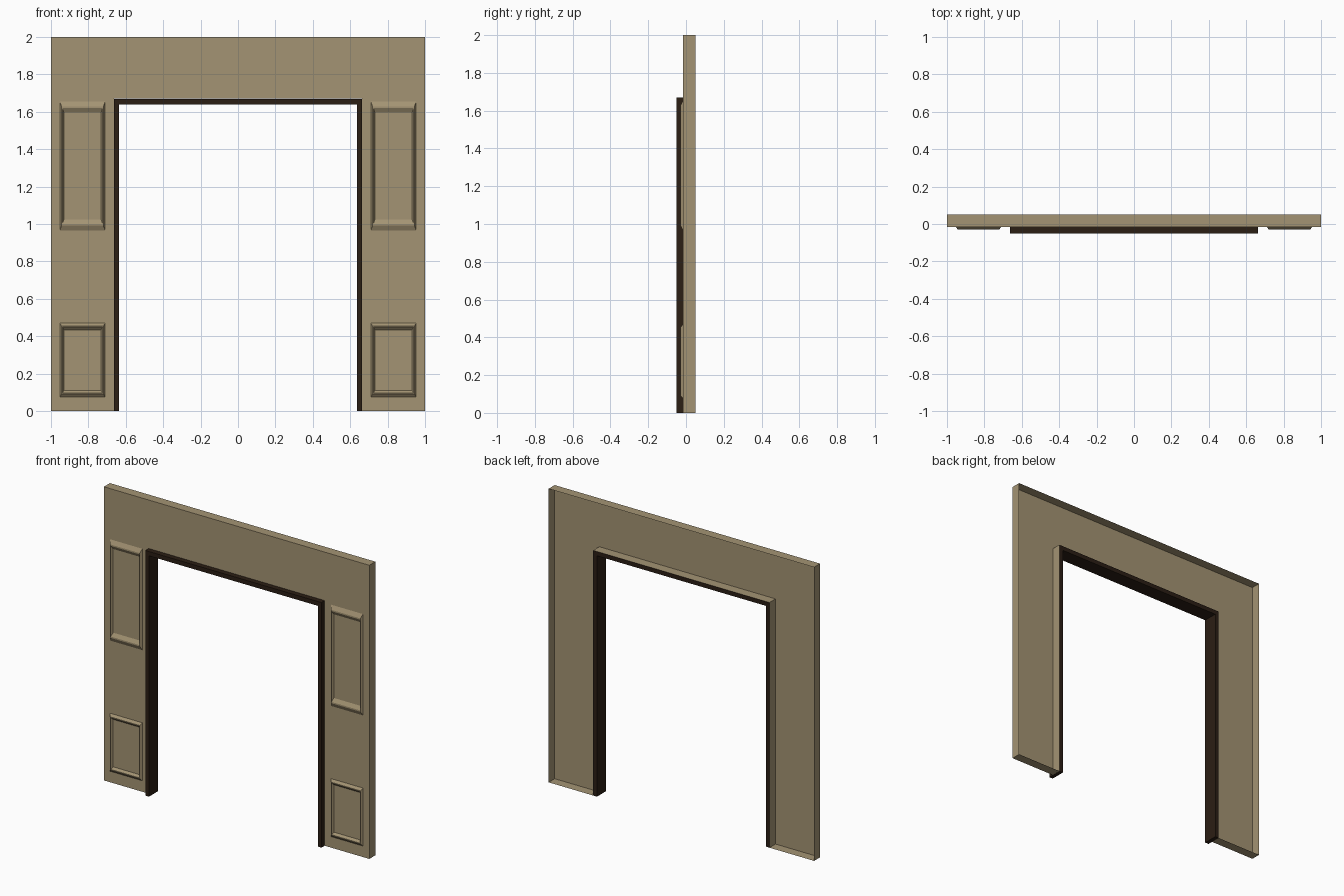
import bpy, bmesh

if "Cube" in bpy.data.objects:
    bpy.data.objects.remove(bpy.data.objects["Cube"])


def material(name, color):
    m = bpy.data.materials.new(name)
    m.diffuse_color = (*color, 1)
    m.use_nodes = True
    m.node_tree.nodes["Principled BSDF"].inputs["Base Color"].default_value = m.diffuse_color
    return m


TAN = material("tan_paint", (0.37, 0.295, 0.172))
DARK = material("dark_wood", (0.024, 0.013, 0.007))


def finish(bm, name, mat):
    bmesh.ops.recalc_face_normals(bm, faces=bm.faces)
    me = bpy.data.meshes.new(name)
    bm.to_mesh(me)
    bm.free()
    me.materials.append(mat)
    ob = bpy.data.objects.new(name, me)
    bpy.context.collection.objects.link(ob)
    return ob


def arch(name, outer, inner, y0, y1, mat, open_back=False):
    """Doorway-shaped outline pushed from y0 to y1; sizes are (half width, height)."""
    (ow, oh), (iw, ih) = outer, inner
    outline = [(-ow, 0), (-ow, oh), (ow, oh), (ow, 0),
               (iw, 0), (iw, ih), (-iw, ih), (-iw, 0)]
    bm = bmesh.new()
    front = [bm.verts.new((x, y0, z)) for x, z in outline]
    back = [bm.verts.new((x, y1, z)) for x, z in outline]
    loops = [front] if open_back else [front, back]
    # left leg, header and right leg of each flat side
    for v in loops:
        for quad in ((0, 1, 6, 7), (1, 2, 5, 6), (2, 3, 4, 5)):
            bm.faces.new([v[i] for i in quad])
    for i in range(8):
        j = (i + 1) % 8
        bm.faces.new((front[i], front[j], back[j], back[i]))
    bmesh.ops.dissolve_limit(bm, angle_limit=0.01, verts=bm.verts, edges=bm.edges)
    return finish(bm, name, mat)


def moulding(name, z0, z1, tall):
    """Raised rectangular moulding; its rails are taller than its stiles are wide."""
    x0, x1, wide = 0.71, 0.953, 0.023
    profile = [(0, -0.015), (0.45, -0.029), (0.6, -0.029), (1, -0.015)]
    bm = bmesh.new()
    rings = []
    for t, y in profile:
        a, b = t * wide, t * tall
        rings.append([bm.verts.new((x, y, z)) for x, z in (
            (x0 + a, z0 + b), (x1 - a, z0 + b), (x1 - a, z1 - b), (x0 + a, z1 - b))])
    for r, s in zip(rings, rings[1:]):
        for i in range(4):
            j = (i + 1) % 4
            bm.faces.new((r[i], r[j], s[j], s[i]))
    ob = finish(bm, name, TAN)
    # outer slopes must face away from the wall
    if ob.data.polygons[4].normal.y > 0:
        ob.data.flip_normals()
    ob.modifiers.new("Mirror", 'MIRROR').use_axis[0] = True
    return ob


# Wall shell: front sheet with rims, hollow behind
arch("wall", (1, 2), (0.664, 1.67), -0.015, 0.05, TAN, open_back=True)

# Dark door frame through the opening
arch("door_frame", (0.6635, 1.6695), (0.636, 1.64), -0.05, 0.05, DARK)

# Panel mouldings on both sides
moulding("upper_panel_moulding", 0.965, 1.655, 0.06)
moulding("lower_panel_moulding", 0.075, 0.47, 0.036)
